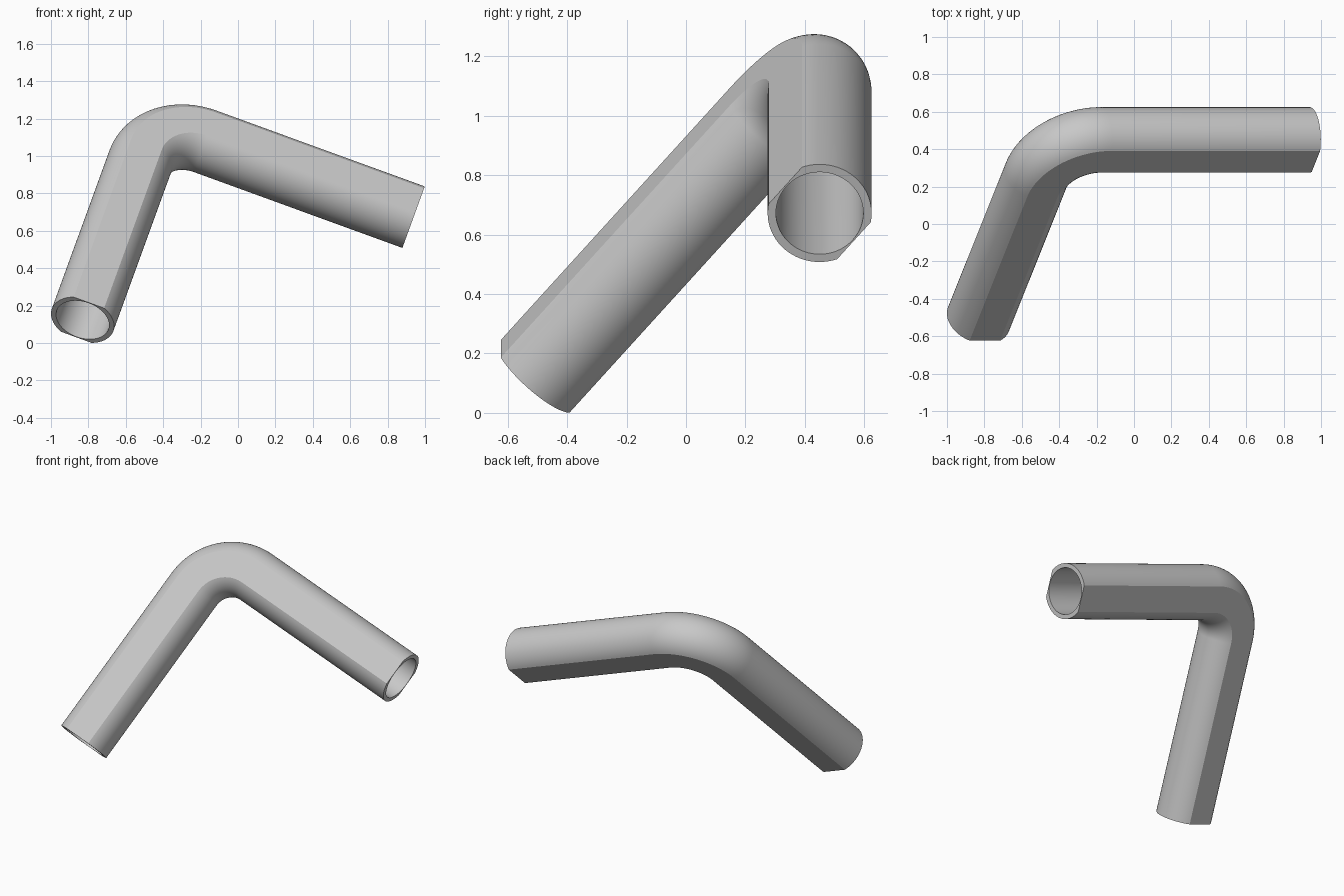
import bpy, bmesh, math
from mathutils import Vector

if "Cube" in bpy.data.objects:
    bpy.data.objects.remove(bpy.data.objects["Cube"])

# Key dimensions
OUTER, BORE, FLAT = 0.175, 0.147, 0.152    # outer radius, bore radius, half width across the flats
LEG, BEND = 1.475, 0.29                    # leg length to the corner, bend radius
tilt, rise = math.radians(20), math.radians(40.5)

# Axis directions: up the first leg, then out along the second (90 degree elbow)
d1 = Vector((math.sin(tilt) * math.cos(rise), math.sin(rise), math.cos(tilt) * math.cos(rise)))
d2 = Vector((math.cos(tilt), 0, -math.sin(tilt)))
normal = d1.cross(d2).normalized()
start = Vector((-0.831, -0.508, 0.123))
corner = start + d1 * LEG
centre = corner + (d2 - d1) * BEND

# Stations along the path: (position, in-plane outward direction)
STEPS = 24
stations = [(start, -d2)]
for i in range(STEPS + 1):
    t = math.pi / 2 * i / STEPS
    out = d1 * math.sin(t) - d2 * math.cos(t)
    stations.append((centre + out * BEND, out))
stations.append((corner + d2 * LEG, d1.copy()))

# Section angles, with exact points at the edges of the two flats
edge = math.asin(FLAT / OUTER)
angles = []
for a, b, n in ((-edge, edge, 28), (edge, math.pi - edge, 14),
                (math.pi - edge, math.pi + edge, 28), (math.pi + edge, 2 * math.pi - edge, 14)):
    angles += [a + (b - a) * k / n for k in range(n)]


def outer_radius(a):
    s = abs(math.sin(a))
    return min(OUTER, FLAT / s) if s > 1e-6 else OUTER


def bore_radius(a):
    return BORE


bm = bmesh.new()


def skin(radius):
    """Sweep one closed section along the path and return its rings."""
    rings = [[bm.verts.new(p + (out * math.cos(a) + normal * math.sin(a)) * radius(a))
              for a in angles] for p, out in stations]
    for r0, r1 in zip(rings, rings[1:]):
        bridge(r0, r1)
    return rings


def bridge(r0, r1):
    n = len(r0)
    for k in range(n):
        j = (k + 1) % n
        bm.faces.new((r0[k], r0[j], r1[j], r1[k]))


# Outer wall, bore and the two annular ends
outer = skin(outer_radius)
inner = skin(bore_radius)
bridge(outer[0], inner[0])
bridge(outer[-1], inner[-1])
bmesh.ops.recalc_face_normals(bm, faces=bm.faces)

mesh = bpy.data.meshes.new("elbow_pipe")
bm.to_mesh(mesh)
bm.free()
pipe = bpy.data.objects.new("elbow_pipe", mesh)
bpy.context.collection.objects.link(pipe)

grey = bpy.data.materials.new("plain grey")
grey.diffuse_color = (0.58, 0.58, 0.58, 1)
grey.use_nodes = True
grey.node_tree.nodes["Principled BSDF"].inputs["Base Color"].default_value = grey.diffuse_color
mesh.materials.append(grey)

bpy.context.view_layer.objects.active = pipe
pipe.select_set(True)
bpy.ops.object.shade_smooth_by_angle(angle=math.radians(15))
